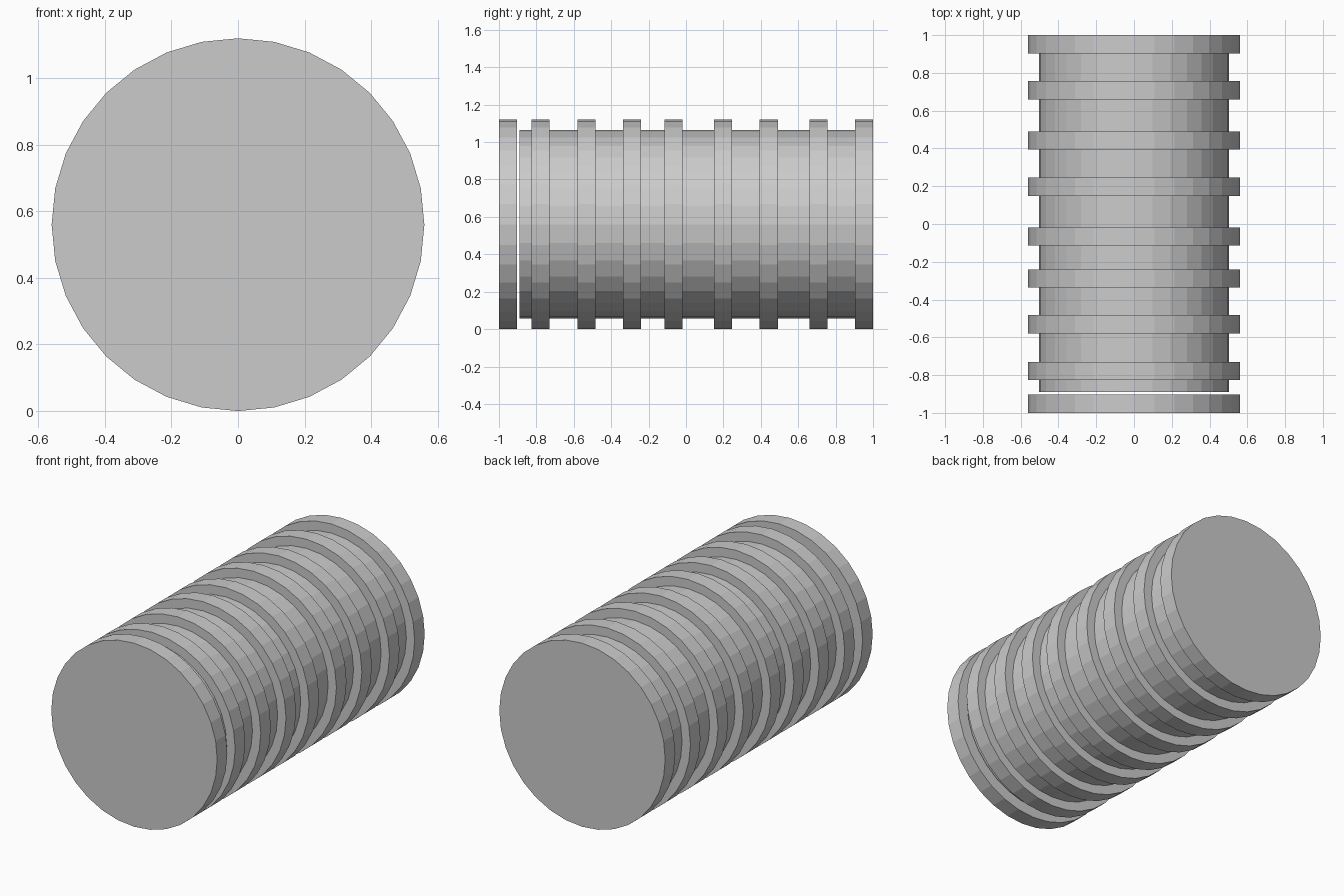
import bpy
import math

if "Cube" in bpy.data.objects:
    bpy.data.objects.remove(bpy.data.objects["Cube"])

RING_R, CORE_R, SIDES = 0.56, 0.504, 32
RING_W = 0.097


def cylinder_y(name, radius, y0, y1):
    """Flat-shaded capped cylinder lying along y, resting level with the others."""
    bpy.ops.mesh.primitive_cylinder_add(
        vertices=SIDES, radius=radius, depth=y1 - y0,
        location=(0, (y0 + y1) / 2, RING_R), rotation=(math.pi / 2, 0, 0))
    obj = bpy.context.object
    obj.name = name
    bpy.ops.object.transform_apply(location=False, rotation=True, scale=False)
    return obj


# Inner core, stopping just short of the front disc
cylinder_y("core", CORE_R, -0.889, 0.91)

# End discs and unevenly spaced raised rings along the core
ring_starts = [-1.0, -0.827, -0.58, -0.337, -0.115, 0.149, 0.394, 0.66, 1 - RING_W]
last = len(ring_starts) - 1
for i, y in enumerate(ring_starts):
    name = "front_disc" if i == 0 else "back_disc" if i == last else f"ring_{i}"
    cylinder_y(name, RING_R, y, y + RING_W)
